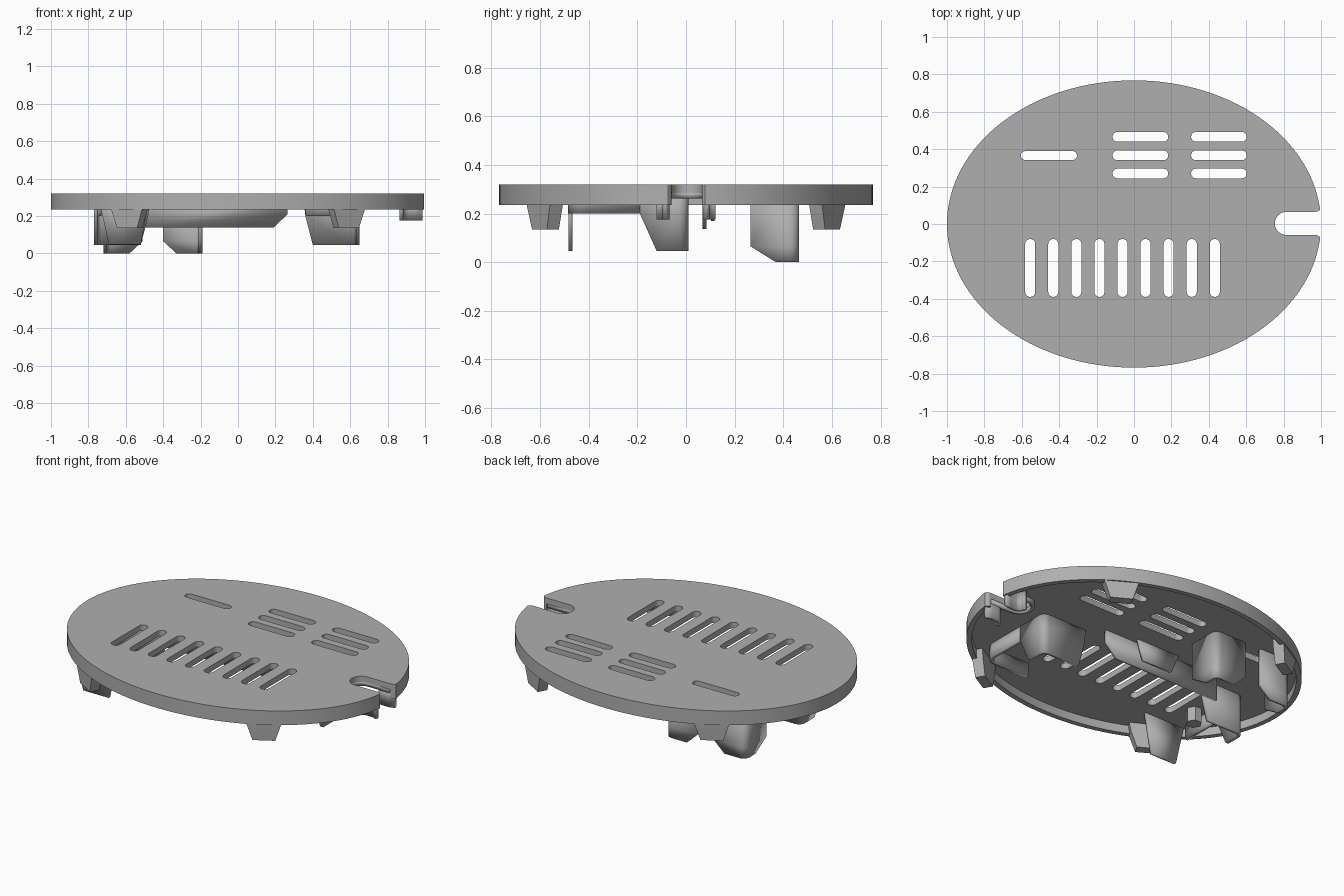
import bpy, bmesh, math
from mathutils import Matrix, Vector

if "Cube" in bpy.data.objects:
    bpy.data.objects.remove(bpy.data.objects["Cube"], do_unlink=True)

grey = bpy.data.materials.new("mid_grey")
grey.use_nodes = True
grey.diffuse_color = (0.43, 0.43, 0.43, 1)
grey.node_tree.nodes["Principled BSDF"].inputs["Base Color"].default_value = (0.43, 0.43, 0.43, 1)

RX, RY = 1.0, 0.768          # ellipse radii
TOP, DECK, RIM = 0.32, 0.285, 0.235


def finish(name, bm):
    bmesh.ops.recalc_face_normals(bm, faces=bm.faces)
    mesh = bpy.data.meshes.new(name)
    bm.to_mesh(mesh)
    bm.free()
    mesh.materials.append(grey)
    ob = bpy.data.objects.new(name, mesh)
    bpy.context.collection.objects.link(ob)
    return ob


def select(ob):
    bpy.ops.object.select_all(action="DESELECT")
    ob.select_set(True)
    bpy.context.view_layer.objects.active = ob


def prism(bm, outline, z0, z1):
    """Vertical prism over a plan outline."""
    low = [bm.verts.new((x, y, z0)) for x, y in outline]
    high = [bm.verts.new((x, y, z1)) for x, y in outline]
    bm.faces.new(low[::-1])
    bm.faces.new(high)
    n = len(low)
    for i in range(n):
        j = (i + 1) % n
        bm.faces.new((low[i], low[j], high[j], high[i]))


def ellipse(rx, ry, n=128):
    return [(rx * math.cos(i * math.tau / n), ry * math.sin(i * math.tau / n)) for i in range(n)]


def arc(cx, cy, r, a0, a1, n=8):
    angles = [math.radians(a0 + (a1 - a0) * i / n) for i in range(n + 1)]
    return [(cx + r * math.cos(a), cy + r * math.sin(a)) for a in angles]


def slot(x0, x1, y0, y1):
    """Rounded slot outline filling a rectangle."""
    if x1 - x0 > y1 - y0:
        r, cy = (y1 - y0) / 2, (y0 + y1) / 2
        return arc(x1 - r, cy, r, -90, 90) + arc(x0 + r, cy, r, 90, 270)
    r, cx = (x1 - x0) / 2, (x0 + x1) / 2
    return arc(cx, y1 - r, r, 0, 180) + arc(cx, y0 + r, r, 180, 360)


def cut(ob, bm):
    cutter = finish("cutter", bm)
    cutter.hide_render = True
    mod = ob.modifiers.new("cut", "BOOLEAN")
    mod.operation, mod.solver, mod.object = "DIFFERENCE", "EXACT", cutter
    select(ob)
    bpy.ops.object.modifier_apply(modifier=mod.name)
    bpy.data.objects.remove(cutter, do_unlink=True)


def ribbon(name, rows, thick=0.02):
    """Sheet wall through rows of 3D points, given thickness."""
    bm = bmesh.new()
    grid = [[bm.verts.new(p) for p in row] for row in rows]
    for a, b in zip(grid, grid[1:]):
        for i in range(len(a) - 1):
            bm.faces.new((a[i], a[i + 1], b[i + 1], b[i]))
    ob = finish(name, bm)
    mod = ob.modifiers.new("thickness", "SOLIDIFY")
    mod.thickness, mod.offset = thick, 0
    return ob


def rail(name, path, z0, z1=0.29, thick=0.02):
    return ribbon(name, [[(x, y, z) for x, y in path] for z in (z1, z0)], thick)


def corner_bracket(name, cx, cy, sx, levels, r=0.03):
    """L wall with a rounded corner; levels hold x reach, y reach and height."""
    bend = arc(-r, -r, r, 90, 0, 6)
    rows = []
    for lx, ly, z in levels:
        plan = [(-lx, 0)] + bend + [(0, -ly)]
        rows.append([(cx + sx * (px - 0.01), cy + py - 0.01, z) for px, py in plan])
    return ribbon(name, rows)


# Hollow elliptical cover
bm = bmesh.new()
prism(bm, ellipse(RX, RY), RIM, TOP)
cover = finish("cover_plate", bm)
bm = bmesh.new()
prism(bm, ellipse(RX - 0.03, RY - 0.03), RIM - 0.1, DECK)
cut(cover, bm)

# Vent slots
bm = bmesh.new()
for i in range(9):
    x = -0.555 + i * 0.1234
    prism(bm, slot(x - 0.027, x + 0.027, -0.39, -0.08), 0.1, 0.5)
for y in (0.27, 0.367, 0.466):
    for x in (-0.115, 0.305):
        prism(bm, slot(x, x + 0.298, y - 0.026, y + 0.026), 0.1, 0.5)
prism(bm, slot(-0.605, -0.305, 0.342, 0.39), 0.1, 0.5)
cut(cover, bm)

# Cable notch with rounded mouth
notch = arc(0.815, 0.003, 0.062, 90, 270, 12)
mouth = arc(0.97, -0.089, 0.03, 90, 10, 5) + [(1.1, -0.085), (1.1, 0.091)] + arc(0.97, 0.095, 0.03, -10, -90, 5)
bm = bmesh.new()
prism(bm, notch + mouth, 0.1, 0.5)
cut(cover, bm)

# Collar and curled lips around the notch
rail("notch_collar", [(0.96, 0.076)] + arc(0.815, 0.003, 0.073, 90, 270, 12) + [(0.96, -0.07)], 0.262)
for side, s in (("back", 1), ("front", -1)):
    curl = [(0.985, s * 0.088), (0.95, s * 0.078)] + arc(0.91, s * 0.115, 0.037, s * -90, s * -190, 8)
    rail("notch_lip_" + side, curl, 0.175)

# Clip brackets with rounded corners
for side, cx, sx in (("left", 0.65, 1), ("right", -0.77, -1)):
    corner_bracket("middle_bracket_" + side, cx, 0.01, sx,
                   [(0.29, 0.20, 0.29), (0.28, 0.19, 0.2), (0.24, 0.12, 0.045)])
for side, cx, sx in (("inner", -0.19, 1), ("outer", -0.72, -1)):
    corner_bracket("back_bracket_" + side, cx, 0.465, sx,
                   [(0.20, 0.19, 0.29), (0.20, 0.19, 0.065), (0.13, 0.085, 0)])

# Low rails running forward from the brackets
rail("low_rail_left", [(0.64, -0.19), (0.64, -0.42)] + arc(0.59, -0.425, 0.05, 0, -90, 5) + [(0.36, -0.475)], 0.2)
rail("low_rail_right", [(-0.74, -0.19), (-0.74, -0.44)], 0.2)


# Straight upright walls from a side profile of x and z
def upright(name, y, profile, thick=0.016):
    bm = bmesh.new()
    bm.faces.new([bm.verts.new((x, y, z)) for x, z in profile])
    ob = finish(name, bm)
    mod = ob.modifiers.new("thickness", "SOLIDIFY")
    mod.thickness, mod.offset = thick, 0


upright("long_beam", 0.076, [(-0.52, 0.29), (-0.52, 0.137), (0.19, 0.137), (0.265, 0.21), (0.265, 0.29)])
upright("beam_tab", 0.11, [(-0.22, 0.29), (-0.17, 0.17), (0.03, 0.17), (0.07, 0.29)])
upright("front_tab", -0.475, [(-0.745, 0.29), (-0.69, 0.047), (-0.52, 0.047), (-0.475, 0.29)])

# Small hexagonal post
bm = bmesh.new()
prism(bm, ellipse(0.045, 0.045, 6), 0.2, 0.29)
bmesh.ops.translate(bm, verts=bm.verts, vec=(-0.66, -0.28, 0))
finish("hex_post", bm)

# Tapered screw bosses on the rim
for sx in (1, -1):
    for sy in (1, -1):
        x, y = sx * 0.6, sy * RY * 0.8
        normal = Vector((x / RX ** 2, y / RY ** 2, 0)).normalized()
        turn = math.atan2(normal.y, normal.x)
        place = Matrix.Translation((x, y, 0)) @ Matrix.Rotation(turn, 4, "Z")
        bm = bmesh.new()
        rings = []
        for w, outer, z in ((0.105, -0.008, 0.288), (0.095, -0.008, RIM), (0.062, -0.014, 0.135)):
            plan = ((outer, -w), (outer, w), (-0.07, w), (-0.07, -w))
            rings.append([bm.verts.new((px, py, z)) for px, py in plan])
        bm.faces.new(rings[0])
        bm.faces.new(rings[-1])
        for a, b in zip(rings, rings[1:]):
            for i in range(4):
                j = (i + 1) % 4
                bm.faces.new((a[i], a[j], b[j], b[i]))
        bm.transform(place)
        boss = finish("screw_boss_%s_%s" % ("back" if sy > 0 else "front", "left" if sx > 0 else "right"), bm)
        if sx == sy:
            # Screw hole along the rim normal
            bm = bmesh.new()
            bmesh.ops.create_cone(bm, cap_ends=True, segments=20, radius1=0.022, radius2=0.022, depth=0.3)
            bm.transform(place @ Matrix.Translation((0, 0, 0.172)) @ Matrix.Rotation(math.pi / 2, 4, "Y"))
            cut(boss, bm)

# Smooth curved walls, keep edges sharp
for ob in list(bpy.context.scene.objects):
    if ob.type == "MESH":
        select(ob)
        bpy.ops.object.shade_smooth_by_angle(angle=math.radians(30))
